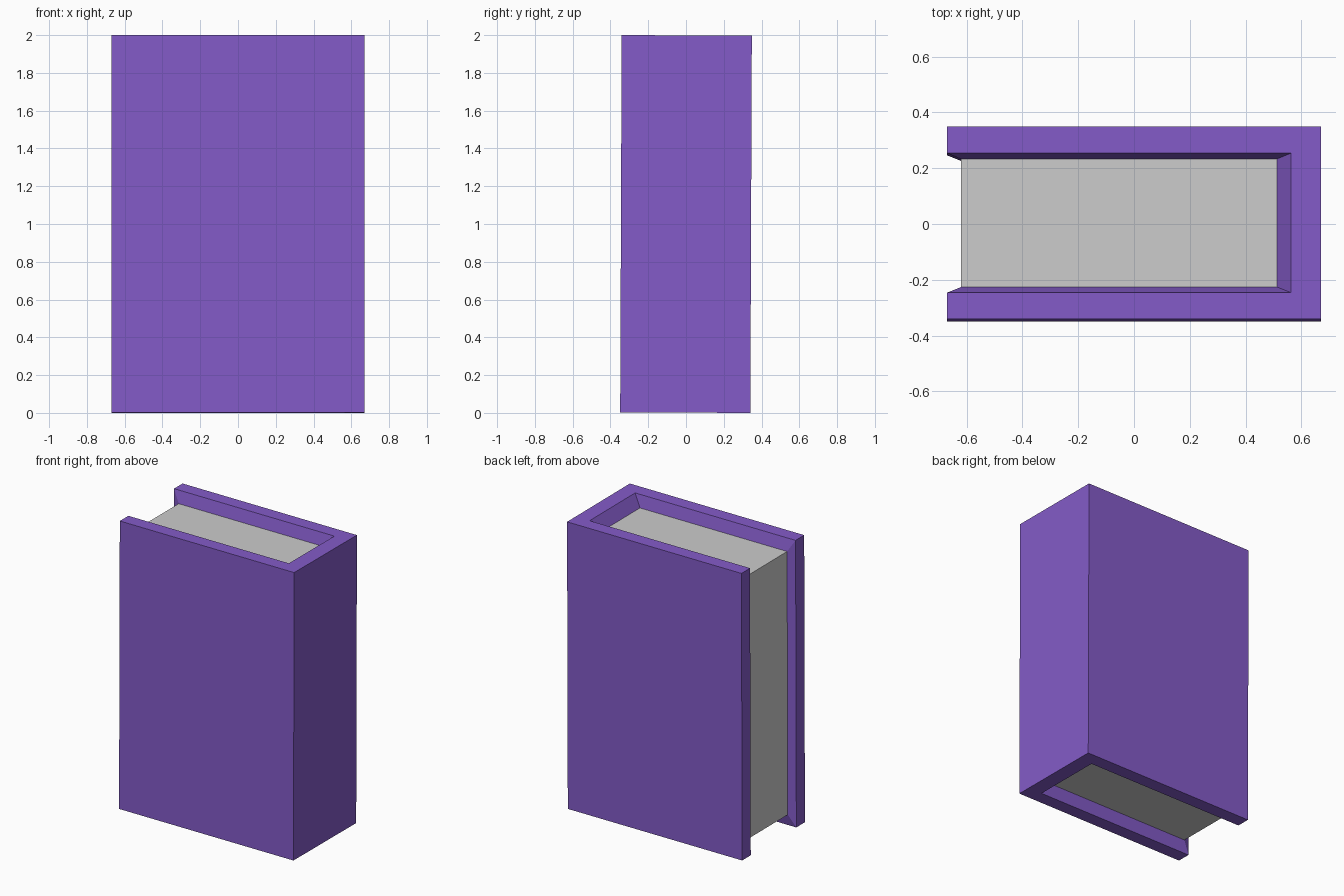
import bpy, bmesh
from mathutils import Vector, Matrix

if "Cube" in bpy.data.objects:
    bpy.data.objects.remove(bpy.data.objects["Cube"])

HX, HY, HZ = 0.67, 0.3445, 0.9986      # half size of the closed book
IN_X, IN_Y = 0.563, 0.25               # edge of the page opening
SHRINK = 0.917                         # page block relative to the opening
TILT = Matrix.Rotation(-0.004, 4, 'X')  # tiny backward lean

# The eight corners, ordered around the rim of the page opening
LOOP = [(1, -1, 1), (-1, -1, 1), (-1, -1, -1), (1, -1, -1),
        (1, 1, -1), (-1, 1, -1), (-1, 1, 1), (1, 1, 1)]
CENTRE = Vector(((IN_X - HX) / 2, 0, 0))

outer = [Vector((x * HX, y * HY, z * HZ)) for x, y, z in LOOP]
rim = [Vector((IN_X if x > 0 else -HX, y * IN_Y, z * HZ)) for x, y, z in LOOP]
inner = [CENTRE + (p - CENTRE) * SHRINK for p in rim]

FRONT, BACK, RIGHT = (0, 1, 2, 3), (4, 5, 6, 7), (0, 3, 4, 7)
TOP, LEFT, BOTTOM = (0, 1, 6, 7), (1, 2, 5, 6), (2, 3, 4, 5)


def make_object(name, bm):
    bmesh.ops.transform(bm, matrix=Matrix.Translation((0, 0, 1)) @ TILT, verts=bm.verts)
    me = bpy.data.meshes.new(name)
    bm.to_mesh(me)
    bm.free()
    ob = bpy.data.objects.new(name, me)
    bpy.context.collection.objects.link(ob)
    return ob


# Cover: outer boards and spine, rim strips, sloped inner walls
bm = bmesh.new()
o, r, n = ([bm.verts.new(p) for p in ring] for ring in (outer, rim, inner))
for quad in (FRONT, BACK, RIGHT):
    bm.faces.new([o[i] for i in quad])
for i in range(8):
    j = (i + 1) % 8
    bm.faces.new((o[i], o[j], r[j], r[i]))
    bm.faces.new((r[i], r[j], n[j], n[i]))
# temporary page faces close the shell so the normals resolve outward
caps = [bm.faces.new([n[i] for i in q]) for q in (TOP, LEFT, BOTTOM)]
bmesh.ops.recalc_face_normals(bm, faces=bm.faces)
bmesh.ops.delete(bm, geom=caps, context='FACES_ONLY')
cover = make_object("cover", bm)
mat = bpy.data.materials.new("purple")
mat.diffuse_color = (0.23, 0.105, 0.58, 1)
mat.use_nodes = True
mat.node_tree.nodes["Principled BSDF"].inputs["Base Color"].default_value = mat.diffuse_color
cover.data.materials.append(mat)

# Pages: the three exposed sides of the page block
bm = bmesh.new()
n = [bm.verts.new(p) for p in inner]
for q in (TOP, LEFT, BOTTOM):
    bm.faces.new([n[i] for i in q])
hidden = [bm.faces.new([n[i] for i in q]) for q in (FRONT, BACK, RIGHT)]
bmesh.ops.recalc_face_normals(bm, faces=bm.faces)
bmesh.ops.delete(bm, geom=hidden, context='FACES_ONLY')
make_object("pages", bm)
